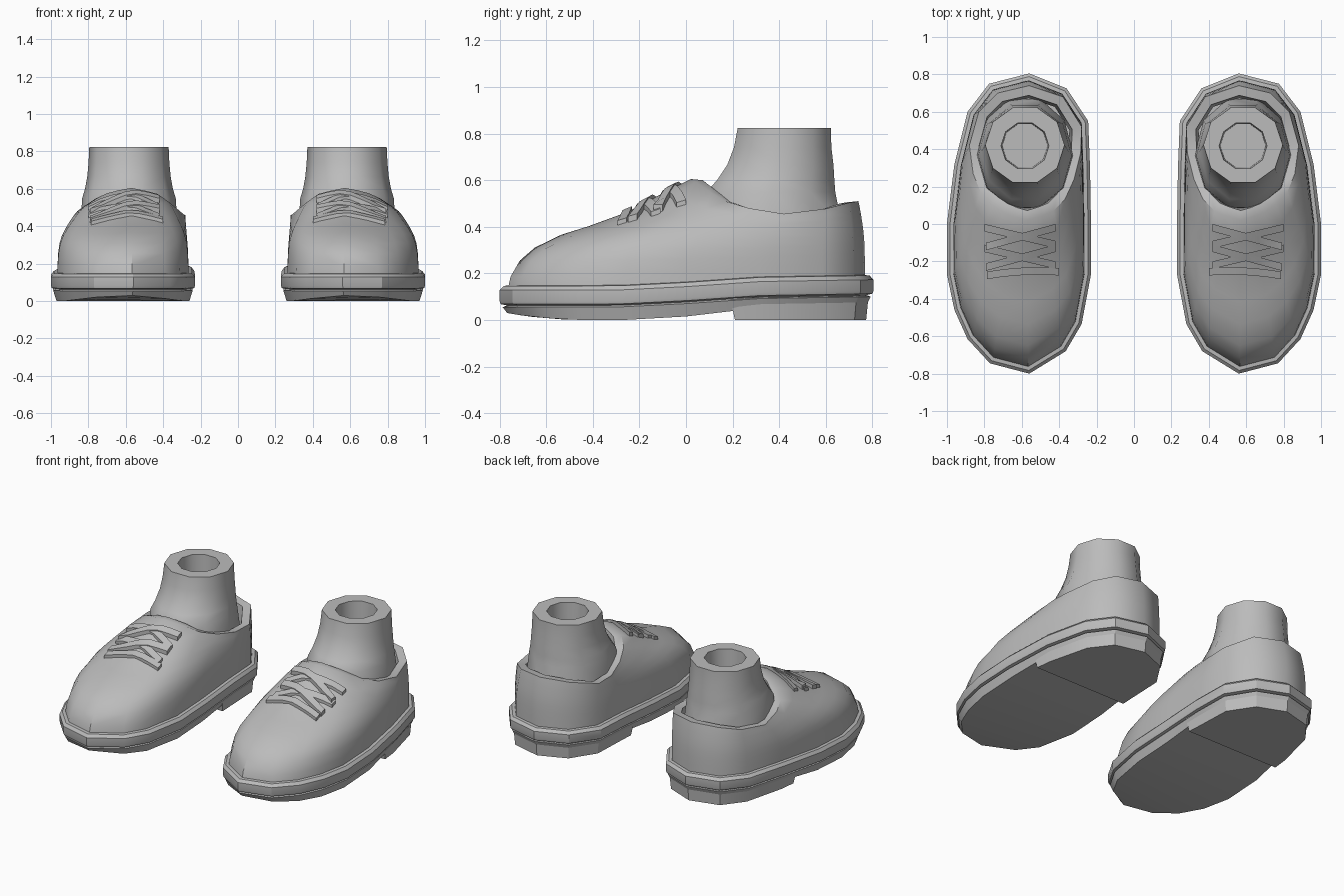
import bpy, bmesh, math
from mathutils import Vector
from mathutils.bvhtree import BVHTree

if "Cube" in bpy.data.objects:
    bpy.data.objects.remove(bpy.data.objects["Cube"])

grey = bpy.data.materials.new("grey")
grey.diffuse_color = (0.5, 0.5, 0.5, 1)
grey.use_nodes = True
grey.node_tree.nodes["Principled BSDF"].inputs["Base Color"].default_value = grey.diffuse_color

# Plan outlines of one shoe, clockwise from the back: welt edge and collar edge
WELT = [(.56, .805), (.775, .75), (.89, .60), (.96, .32), (1, 0), (1, -.27), (.96, -.46),
        (.89, -.615), (.77, -.745), (.56, -.80), (.365, -.68), (.28, -.535), (.23, -.27),
        (.23, 0), (.235, .30), (.245, .55), (.36, .725)]
COLLAR = [(.56, .74), (.73, .70), (.83, .60), (.88, .42), (.86, .27), (.82, .17), (.76, .105),
          (.70, .065), (.64, .04), (.57, .02), (.49, .045), (.43, .07), (.37, .13),
          (.32, .24), (.285, .38), (.28, .52), (.38, .68)]
# Side curves as (y, z)
COLLAR_Z = [(.02, .605), (.09, .56), (.15, .515), (.27, .48), (.4, .455), (.55, .46), (.65, .495), (.74, .51)]
LIFT = [(-.3, 0), (0, .015), (.2, .035), (.8, .045)]
SOLE_Z = [(-.8, .035), (-.68, .015), (-.5, 0), (-.2, 0), (0, .015), (.2, .05), (.8, .06)]
# Wall curves as (horizontal share, height share): toe and sides
TOE = [(0, .0), (.012, .09), (.063, .24), (.145, .36), (.29, .48), (.44, .56), (.65, .69), (.85, .87), (1, 1)]
SIDE = [(0, .0), (.01, .16), (.04, .32), (.1, .46), (.22, .59), (.4, .71), (.6, .82), (.8, .92), (1, 1)]


def curve(table, v):
    if v <= table[0][0]:
        return table[0][1]
    for (a, p), (b, q) in zip(table, table[1:]):
        if v <= b:
            return p + (q - p) * (v - a) / (b - a)
    return table[-1][1]


def inset(pts, d):
    out = []
    for i, p in enumerate(pts):
        p = Vector(p)
        e1 = (p - Vector(pts[i - 1])).normalized()
        e2 = (Vector(pts[(i + 1) % len(pts)]) - p).normalized()
        n1, n2 = Vector((e1.y, -e1.x)), Vector((e2.y, -e2.x))
        out.append(tuple(p + (n1 + n2) * d / (1 + n1.dot(n2))))
    return out


def loft(bm, rings):
    rows = [[bm.verts.new(p) for p in r] for r in rings]
    for a, b in zip(rows, rows[1:]):
        for i in range(len(a)):
            j = (i + 1) % len(a)
            bm.faces.new((a[i], b[i], b[j], a[j]))
    return rows


def finish(bm, name, angle):
    me = bpy.data.meshes.new(name)
    bm.to_mesh(me)
    me.materials.append(grey)
    ob = bpy.data.objects.new(name, me)
    bpy.context.collection.objects.link(ob)
    mir = ob.modifiers.new("pair", 'MIRROR')
    mir.use_mirror_merge = False
    bpy.ops.object.select_all(action='DESELECT')
    ob.select_set(True)
    bpy.context.view_layer.objects.active = ob
    bpy.ops.object.shade_smooth_by_angle(angle=math.radians(angle))
    return ob


# Sole: tread edge, groove, welt band and bevelled top
bm = bmesh.new()
rings = [[(x, y, curve(SOLE_Z, y)) for x, y in inset(WELT, .03)]]
for d, z in [(.012, .055), (.03, .062), (.004, .068), (0, .08), (0, .128), (.016, .146), (.05, .15)]:
    rings.append([(x, y, z + curve(LIFT, y)) for x, y in inset(WELT, d)])
bottom = loft(bm, rings)[0]
right = [9, 8, 7, 6, 5, 4, 3, 2, 1, 0]
left = [9, 10, 11, 12, 12, 13, 14, 15, 16, 0]
for k in range(9):
    ids = list(dict.fromkeys([right[k], right[k + 1], left[k + 1], left[k]]))
    f = bm.faces.new([bottom[i] for i in ids])
    f.normal_update()
    if f.normal.z > 0:
        f.normal_flip()
finish(bm, "sole", 30)

# Heel block
bm = bmesh.new()


def heel_ring(d, front, z):
    p = inset(WELT, d)
    ring = [(p[4][0] - .04 * front / .3, front)] + p[3:0:-1][::1] + [p[0], p[16], p[15], p[14], (p[13][0], front)]
    return [(x, y, z + (curve(LIFT, y) if z else 0)) for x, y in reversed(ring)]


rows = loft(bm, [heel_ring(.03, .21, 0), heel_ring(.02, .19, .06)])
f = bm.faces.new(rows[0])
f.normal_update()
if f.normal.z > 0:
    f.normal_flip()
finish(bm, "heel", 30)

# Upper: wall rising from the welt to the collar, then the rim and lining
bm = bmesh.new()
base = inset(WELT, .035)
rings = []
for (ts, tu), (ss, su) in zip(TOE, SIDE):
    ring = []
    for (bx, by), (cx, cy) in zip(base, COLLAR):
        w = min(1, max(0, (-.2 - by) / .5))
        s, u = ss + (ts - ss) * w, su + (tu - su) * w
        z0 = .145 + curve(LIFT, by)
        ring.append((bx + (cx - bx) * s, by + (cy - by) * s, z0 + (curve(COLLAR_Z, cy) - z0) * u))
    rings.append(ring)
for d, drop in [(.05, .005), (.065, .12)]:
    rings.append([(x, y, curve(COLLAR_Z, c[1]) - drop) for (x, y), c in zip(inset(COLLAR, d), COLLAR)])
loft(bm, rings)
surface = BVHTree.FromBMesh(bm)
finish(bm, "upper", 40)

# Sock: flared ankle tube with a shallow hollow
bm = bmesh.new()
rings = []
for cy, rx, ry, z in [(.37, .26, .315, .40), (.365, .25, .29, .55), (.385, .235, .265, .60), (.405, .223, .24, .665),
                      (.415, .216, .22, .74), (.422, .212, .21, .825), (.418, .128, .128, .825),
                      (.418, .122, .122, .66)]:
    rings.append([(.583 + rx * math.sin(a), cy + ry * math.cos(a), z)
                  for a in (math.tau * (i + .5) / 10 for i in range(10))])
rows = loft(bm, rings)
f = bm.faces.new(rows[-1])
f.normal_update()
if f.normal.z < 0:
    f.normal_flip()
finish(bm, "sock", 40)

# Laces: crossed straps draped over the upper
bm = bmesh.new()


def drape(x, y):
    hit = surface.ray_cast(Vector((x, y, 2)), Vector((0, 0, -1)))[0]
    return hit.z if hit else .4


def strap(x0, y0, x1, y1, bow=0, lift=.02):
    n, half = 6, .02
    rows = []
    mid = drape((x0 + x1) / 2, (y0 + y1) / 2)
    for i in range(n + 1):
        t = i / n
        x, y = x0 + (x1 - x0) * t, y0 + (y1 - y0) * t + bow * 4 * t * (1 - t)
        za, zb = (max(drape(x, y + o), mid - .08) for o in (half, -half))
        rows.append([bm.verts.new(p) for p in (
            (x, y + half, za + lift), (x, y - half, zb + lift),
            (x, y - half, zb - .006), (x, y + half, za - .006))])
    for a, b in zip(rows, rows[1:]):
        for i in range(4):
            j = (i + 1) % 4
            bm.faces.new((a[i], a[j], b[j], b[i]))
    bm.faces.new(rows[0][::-1])
    bm.faces.new(rows[-1])


for y in (-.02, -.13):
    strap(.80, y, .42, y - .09)
    strap(.42, y, .79, y - .10, lift=.026)
strap(.785, -.275, .40, -.255, bow=.012)
bmesh.ops.recalc_face_normals(bm, faces=bm.faces[:])
finish(bm, "laces", 30)
